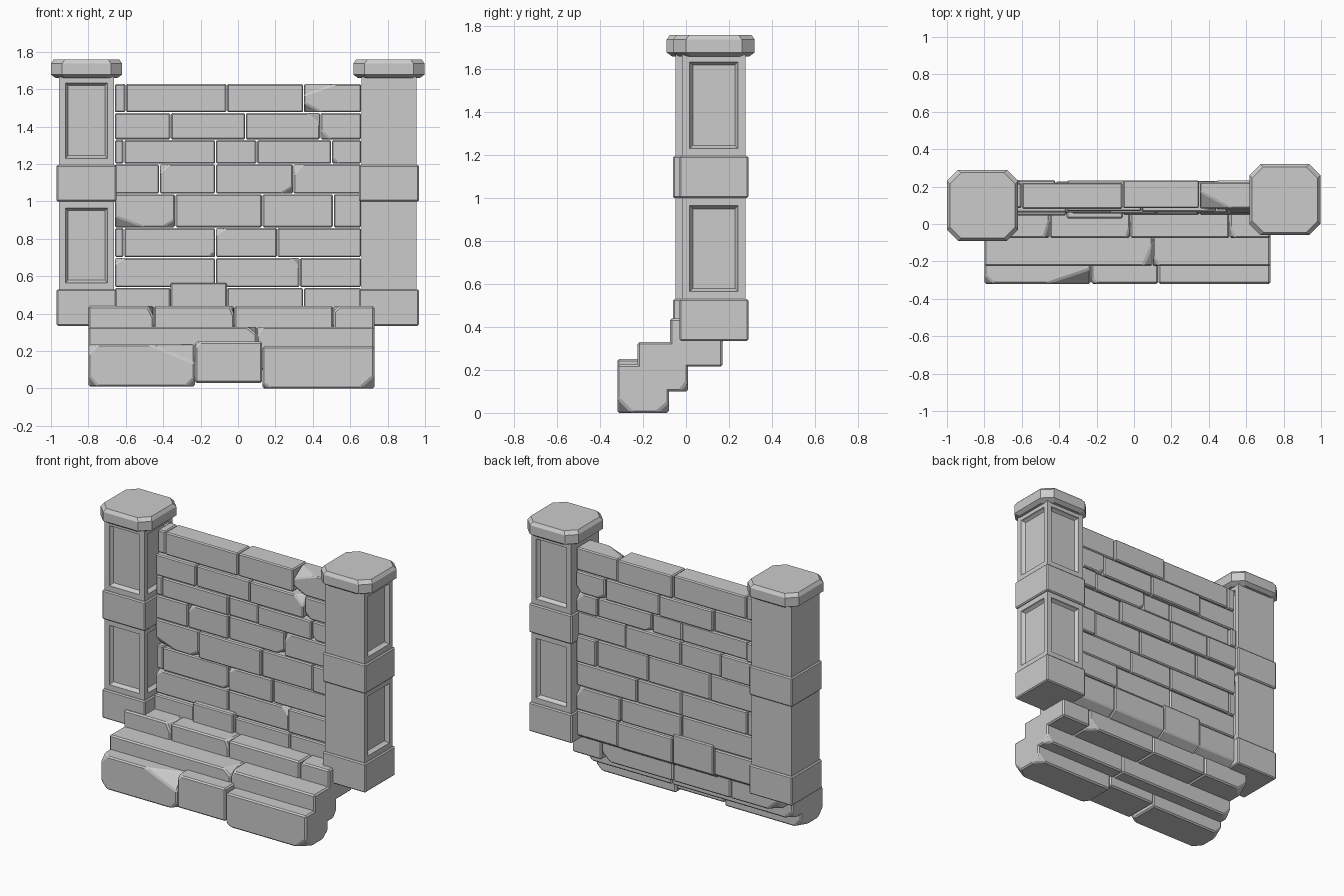
import bpy, bmesh, random
from mathutils import Vector

if "Cube" in bpy.data.objects:
    bpy.data.objects.remove(bpy.data.objects["Cube"])

random.seed(7)


def add_object(name, bm):
    bmesh.ops.recalc_face_normals(bm, faces=bm.faces)
    me = bpy.data.meshes.new(name)
    bm.to_mesh(me)
    bm.free()
    ob = bpy.data.objects.new(name, me)
    bpy.context.collection.objects.link(ob)
    return ob


def box(lo, hi):
    bm = bmesh.new()
    bmesh.ops.create_cube(bm, size=1)
    for v in bm.verts:
        v.co = Vector([lo[i] if v.co[i] < 0 else hi[i] for i in range(3)])
    return bm


def bevel(bm, width):
    bmesh.ops.bevel(bm, geom=bm.edges[:], offset=width, segments=1,
                    affect='EDGES', clamp_overlap=True)


def chip(bm, lo, hi, signs, size):
    """Slice off a corner; a zero sign slices along a whole edge."""
    n = Vector([s / d for s, d in zip(signs, size)])
    p = Vector([hi[i] if signs[i] >= 0 else lo[i] for i in range(3)])
    k = next(i for i in range(3) if signs[i])
    p[k] -= signs[k] * size[k]
    cut = bmesh.ops.bisect_plane(bm, geom=bm.verts[:] + bm.edges[:] + bm.faces[:],
                                 plane_co=p, plane_no=n.normalized(), clear_outer=True)
    edges = [e for e in cut['geom_cut'] if isinstance(e, bmesh.types.BMEdge)]
    if edges:
        bmesh.ops.holes_fill(bm, edges=edges)


def stone(target, lo, hi, chips=(), width=0.008):
    bm = box(lo, hi)
    for signs, size in chips:
        chip(bm, lo, hi, signs, size)
    bevel(bm, width)
    me = bpy.data.meshes.new("tmp")
    bm.to_mesh(me)
    bm.free()
    target.from_mesh(me)
    bpy.data.meshes.remove(me)


def random_chips(chance):
    out = []
    for sx in (-1, 1):
        for sy in (-1, 1):
            if random.random() < chance:
                out.append(((sx, sy, random.choice((-1, 1))),
                            [random.uniform(.03, .07) for _ in range(3)]))
    return out


# Wall courses: z range, front y, stone joints along x
courses = [
    (.33, .54, .05, (-.66, -.36, -.06, .35, .66)),
    (.54, .70, .06, (-.66, -.12, .33, .66)),
    (.70, .86, .07, (-.66, -.61, -.12, .21, .66)),
    (.86, 1.04, .065, (-.66, -.335, .13, .51, .66)),
    (1.04, 1.20, .07, (-.66, -.42, -.12, .295, .66)),
    (1.20, 1.33, .07, (-.66, -.61, -.12, .10, .50, .66)),
    (1.33, 1.475, .07, (-.66, -.36, .04, .44, .66)),
    (1.475, 1.63, .08, (-.66, -.60, -.06, .35, .66)),
]
for i, (z0, z1, y0, xs) in enumerate(courses):
    bm = bmesh.new()
    for j, (a, b) in enumerate(zip(xs, xs[1:])):
        lo = (a + .002, y0 + random.uniform(-.01, .01), z0 + .002)
        hi = (b - .002, .225 + random.uniform(-.01, .01), z1 - .002)
        chips = random_chips(.2) if b - a > .12 else []
        if i == 0:
            chips = [((0, 1, -1), (1, .06, .04))]        # worn rear underside
            if j == 1:                                   # raised, protruding stone
                lo, hi = (a, .03, z0), (b, hi[1], .565)
        if i == 7 and j == 3:                            # broken coping stone
            chips = [((-1, -1, 1), (.17, .09, .06)), ((-1, -1, -1), (.10, .05, .05))]
        if i == 3 and j == 0:
            chips = [((-1, -1, -1), (.16, .05, .06)), ((1, -1, -1), (.07, .05, .04))]
        stone(bm, lo, hi, chips, .007)
    add_object(f"wall_course_{i + 1}", bm)

# Stepped footing: stones as (x0, x1, z0, z1, chips)
bottom = [
    (-.80, -.23, .01, .235, [((1, -1, 1), (.24, .08, .10)), ((-1, -1, -1), (.05, .06, .06)),
                             ((1, -1, -1), (.05, .06, .05)), ((-1, -1, 1), (.05, .05, .05)),
                             ((-1, 1, -1), (.05, .08, .06))]),
    (-.23, .13, .03, .25, [((-1, -1, 1), (.03, .03, .03))]),
    (.13, .73, 0, .225, [((1, -1, -1), (.08, .07, .07)), ((-1, -1, -1), (.04, .05, .03)),
                         ((1, 1, -1), (.05, .06, .05))]),
]
middle = [
    (-.80, .10, .10, .33, [((1, -1, 1), (.05, .12, .04)), ((-1, 1, -1), (.06, .05, .06))]),
    (.10, .73, .10, .33, [((1, 1, -1), (.04, .04, .05)), ((-1, -1, 1), (.03, .05, .05))]),
]
top = [
    (-.80, -.45, .215, .44, [((1, -1, 1), (.03, .10, .06)), ((-1, 1, -1), (.08, .07, .07))]),
    (-.45, -.02, .215, .44, [((1, -1, 1), (.02, .06, .05))]),
    (-.02, .51, .215, .44, [((1, 1, -1), (.07, .06, .06))]),
    (.51, .73, .215, .44, [((-1, -1, 1), (.03, .06, .03))]),
]
for name, y0, y1, row in (("bottom_step", -.32, -.08, bottom),
                          ("middle_step", -.225, .01, middle),
                          ("top_step", -.075, .17, top)):
    bm = bmesh.new()
    for x0, x1, z0, z1, chips in row:
        stone(bm, (x0 + .001, y0, z0), (x1 - .001, y1, z1), chips, .009)
    add_object(name, bm)


def block(name, cx, cy, half, z0, z1, width=.007):
    bm = box((cx - half, cy - half, z0), (cx + half, cy + half, z1))
    bevel(bm, width)
    add_object(name, bm)


def panelled_shaft(name, cx, cy, z0, z1, sides):
    """Square shaft with recessed, bevelled panels on the given sides."""
    h = .148
    bm = box((cx - h, cy - h, z0), (cx + h, cy + h, z1))
    bm.normal_update()
    faces = [f for f in bm.faces if any(f.normal.dot(Vector(s)) > .9 for s in sides)]
    for f in faces:
        bmesh.ops.inset_individual(bm, faces=[f], thickness=.05)
        bmesh.ops.inset_individual(bm, faces=[f], thickness=.006, depth=-.012)
        bmesh.ops.inset_individual(bm, faces=[f], thickness=.014, depth=-.014)
    add_object(name, bm)


def cap(name, cx, cy, z0, z1):
    """Octagonal slab with chamfered top and bottom rims."""
    bm = bmesh.new()
    rings = []
    for z, r in ((z0, .165), (z0 + .018, .19), (z1 - .022, .19), (z1, .175)):
        c = r - .06
        pts = ((-c, -r), (c, -r), (r, -c), (r, c), (c, r), (-c, r), (-r, c), (-r, -c))
        rings.append([bm.verts.new((cx + x, cy + y, z)) for x, y in pts])
    for a, b in zip(rings, rings[1:]):
        for i in range(8):
            j = (i + 1) % 8
            bm.faces.new((a[i], a[j], b[j], b[i]))
    bm.faces.new(rings[0])
    bm.faces.new(rings[-1])
    add_object(name, bm)


# Pillars: the same design, turned so the panels face different sides
for side, cx, cy, sides in (("left", -.81, .10, ((0, -1, 0), (1, 0, 0))),
                            ("right", .807, .13, ((1, 0, 0), (0, 1, 0)))):
    block(f"{side}_pillar_base", cx, cy, .16, .335, .53)
    panelled_shaft(f"{side}_pillar_lower_shaft", cx, cy, .53, 1.0, sides)
    block(f"{side}_pillar_band", cx, cy, .16, 1.0, 1.195)
    panelled_shaft(f"{side}_pillar_upper_shaft", cx, cy, 1.195, 1.67, sides)
    cap(f"{side}_pillar_cap", cx, cy, 1.66, 1.76)
